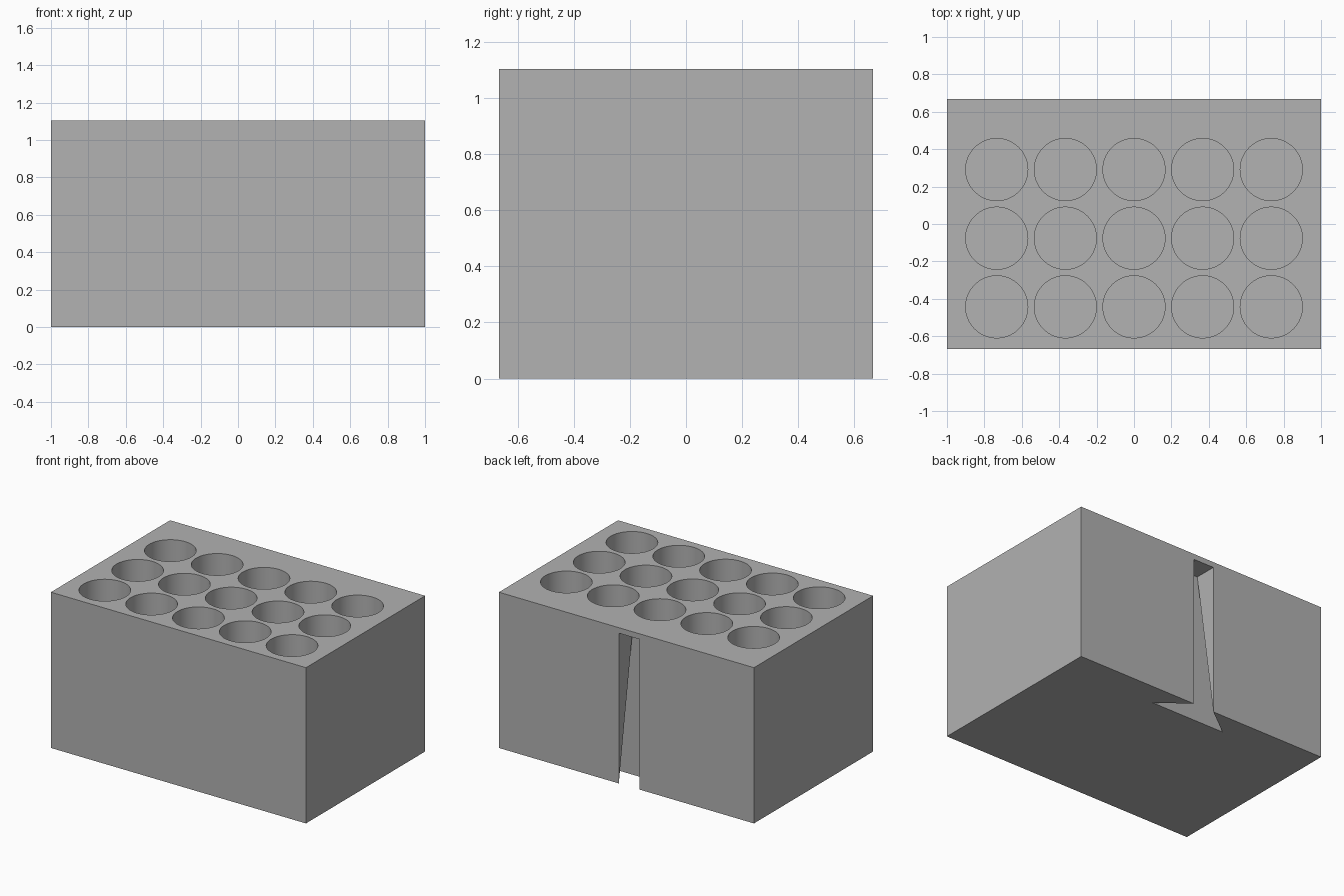
import bpy
import bmesh
import math
from mathutils import Matrix, Vector

if "Cube" in bpy.data.objects:
    bpy.data.objects.remove(bpy.data.objects["Cube"], do_unlink=True)

HALF_X, HALF_Y, HEIGHT = 1.0, 0.667, 1.104
HOLE_RADIUS, PITCH, FLOOR = 0.166, 0.367, 0.055
FIRST_ROW_Y = -0.443
SLOT_X, SLOT_TOP, SLOT_DEPTH = -0.021, 1.065, 0.16
NECK, FOOT = 0.081, 0.292          # half widths of the slot opening and its flared foot

grey = bpy.data.materials.new("Grey")
grey.use_nodes = True
colour = (0.445, 0.445, 0.445, 1)
grey.diffuse_color = colour
grey.node_tree.nodes["Principled BSDF"].inputs["Base Color"].default_value = colour


def make_object(name, bm):
    bmesh.ops.recalc_face_normals(bm, faces=bm.faces)
    mesh = bpy.data.meshes.new(name)
    bm.to_mesh(mesh)
    bm.free()
    mesh.materials.append(grey)
    obj = bpy.data.objects.new(name, mesh)
    bpy.context.collection.objects.link(obj)
    return obj


# Solid block
bm = bmesh.new()
bmesh.ops.create_cube(bm, size=1, matrix=Matrix.Translation((0, 0, HEIGHT / 2))
                      @ Matrix.Diagonal((2 * HALF_X, 2 * HALF_Y, HEIGHT, 1)))
block = make_object("holder_block", bm)

# Grid of round wells, closed at the bottom
bm = bmesh.new()
well_top = HEIGHT + 0.1
for col in range(-2, 3):
    for row in range(3):
        centre = Vector((col * PITCH, FIRST_ROW_Y + row * PITCH, (FLOOR + well_top) / 2))
        bmesh.ops.create_cone(bm, cap_ends=True, segments=96, radius1=HOLE_RADIUS,
                              radius2=HOLE_RADIUS, depth=well_top - FLOOR,
                              matrix=Matrix.Translation(centre))
wells = make_object("well_cutter", bm)

# Rear mounting slot: straight at the top, flaring to a dovetail at the bottom
bm = bmesh.new()


def ring(z, inner):
    side = [(NECK, HALF_Y + 0.1), (NECK, HALF_Y), (inner, HALF_Y - SLOT_DEPTH)]
    outline = side + [(-x, y) for x, y in reversed(side)]
    return [bm.verts.new((SLOT_X + x, y, z)) for x, y in outline]


rings = [ring(-0.1, FOOT), ring(0, FOOT), ring(SLOT_TOP, NECK)]
for low, high in zip(rings, rings[1:]):
    for i in range(6):
        j = (i + 1) % 6
        a, b, c, d = low[i], low[j], high[j], high[i]
        if i == 1:       # twisted flanks fold from the opening foot to the inner top
            faces = [(a, b, c), (a, c, d)]
        elif i == 3:
            faces = [(a, b, d), (b, c, d)]
        else:
            faces = [(a, b, c, d)]
        for f in faces:
            bm.faces.new(f)
bm.faces.new(rings[0])
bm.faces.new(rings[-1])
slot = make_object("slot_cutter", bm)

# Cut the wells and slot, then drop the cutters
bpy.context.view_layer.objects.active = block
for cutter in (wells, slot):
    cutter.hide_render = True
    mod = block.modifiers.new(cutter.name, 'BOOLEAN')
    mod.operation = 'DIFFERENCE'
    mod.solver = 'EXACT'
    mod.object = cutter
    bpy.ops.object.modifier_apply(modifier=mod.name)
    bpy.data.objects.remove(cutter, do_unlink=True)

# Smooth round walls, crisp edges
bpy.ops.object.select_all(action='DESELECT')
block.select_set(True)
bpy.ops.object.shade_smooth_by_angle(angle=math.radians(10))
